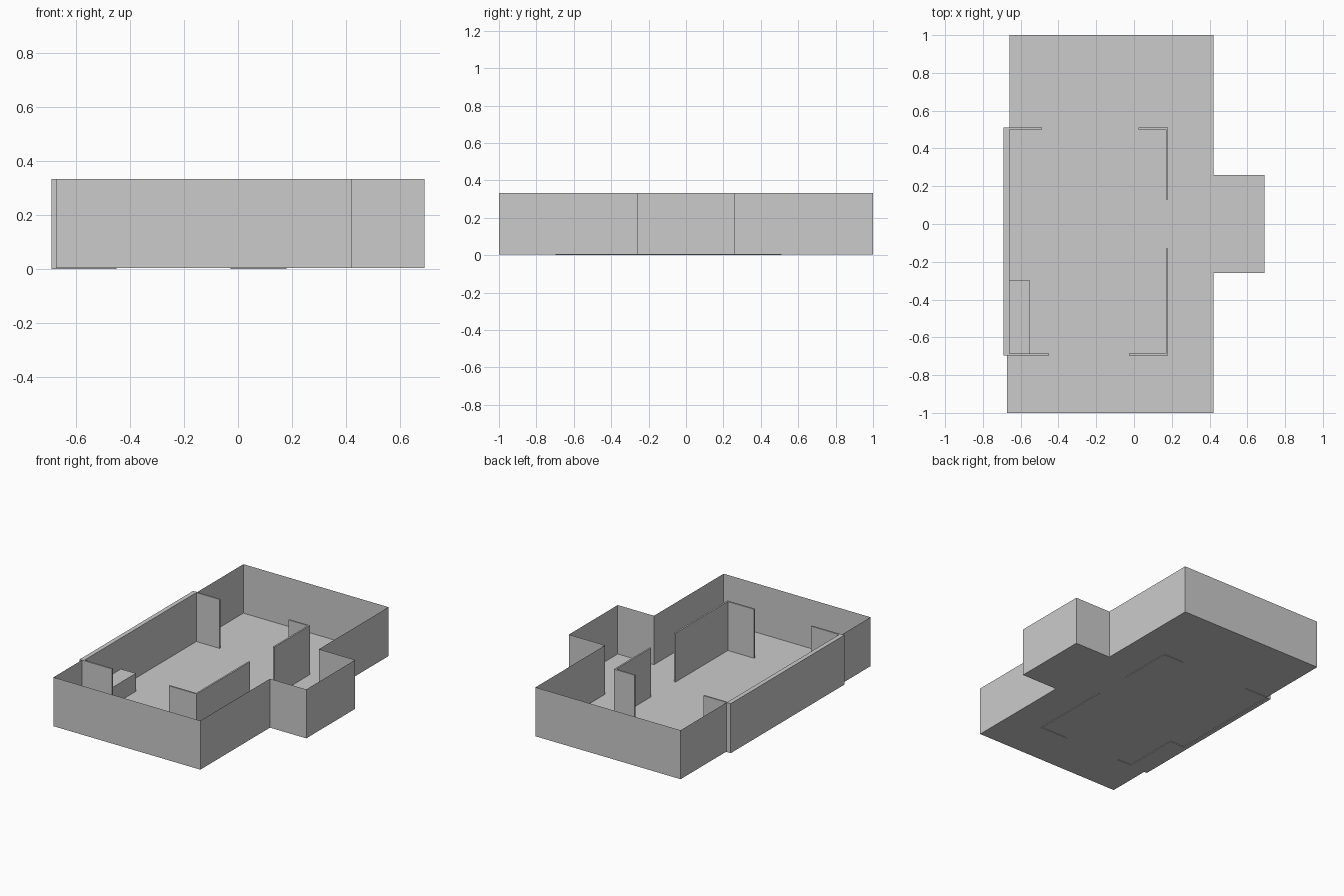
import bpy, bmesh

if "Cube" in bpy.data.objects:
    bpy.data.objects.remove(bpy.data.objects["Cube"])

H = 0.333      # top of every wall
FLOOR = 0.004  # floor sheet sits just above the inner wall bases


def finish(name, bm):
    mesh = bpy.data.meshes.new(name)
    bm.to_mesh(mesh)
    bm.free()
    obj = bpy.data.objects.new(name, mesh)
    bpy.context.collection.objects.link(obj)
    return obj


def sheet_floor(name, pts, z):
    bm = bmesh.new()
    face = bm.faces.new([bm.verts.new((x, y, z)) for x, y in pts])
    face.normal_update()
    if face.normal.z < 0:
        face.normal_flip()
    return finish(name, bm)


def sheet_wall(name, pts, z0, z1):
    bm = bmesh.new()
    low = [bm.verts.new((x, y, z0)) for x, y in pts]
    high = [bm.verts.new((x, y, z1)) for x, y in pts]
    for i in range(len(pts) - 1):
        bm.faces.new((low[i + 1], low[i], high[i], high[i + 1]))
    return finish(name, bm)


def prism(name, pts, z0, z1):
    bm = bmesh.new()
    base = bm.faces.new([bm.verts.new((x, y, z0)) for x, y in pts])
    ext = bmesh.ops.extrude_face_region(bm, geom=[base], use_keep_orig=True)
    top = [v for v in ext["geom"] if isinstance(v, bmesh.types.BMVert)]
    bmesh.ops.translate(bm, verts=top, vec=(0, 0, z1 - z0))
    bmesh.ops.recalc_face_normals(bm, faces=bm.faces)
    return finish(name, bm)


# Paper-thin outer shell with a side bay, open along the solid left wall
outline = [(-0.66, 0.51), (-0.66, 1), (0.42, 1), (0.42, 0.26), (0.69, 0.26),
           (0.69, -0.26), (0.42, -0.26), (0.42, -1), (-0.673, -1), (-0.673, -0.697)]
sheet_wall("outer_wall", outline, FLOOR, H)
sheet_floor("floor", outline + [(-0.66, -0.697)], FLOOR)

# Solid left wall with short returns beside the front and back doorways
prism("left_wall", [(-0.69, -0.697), (-0.45, -0.697), (-0.45, -0.686), (-0.66, -0.686),
                    (-0.66, 0.5), (-0.487, 0.5), (-0.487, 0.51), (-0.69, 0.51)], 0, H)

# L-shaped corner partitions on either side of the right doorway
for name, x_end, y_out, y_in, y_door in (
        ("front_right_partition", -0.027, -0.697, -0.686, -0.13),
        ("back_right_partition", 0.025, 0.51, 0.5, 0.13)):
    prism(name, [(x_end, y_out), (0.18, y_out), (0.18, y_door),
                 (0.169, y_door), (0.169, y_in), (x_end, y_in)], 0, H)

# Low block in the front left corner of the room
prism("corner_bench", [(-0.66, -0.686), (-0.55, -0.686),
                       (-0.55, -0.3), (-0.66, -0.3)], 0, 0.125)
